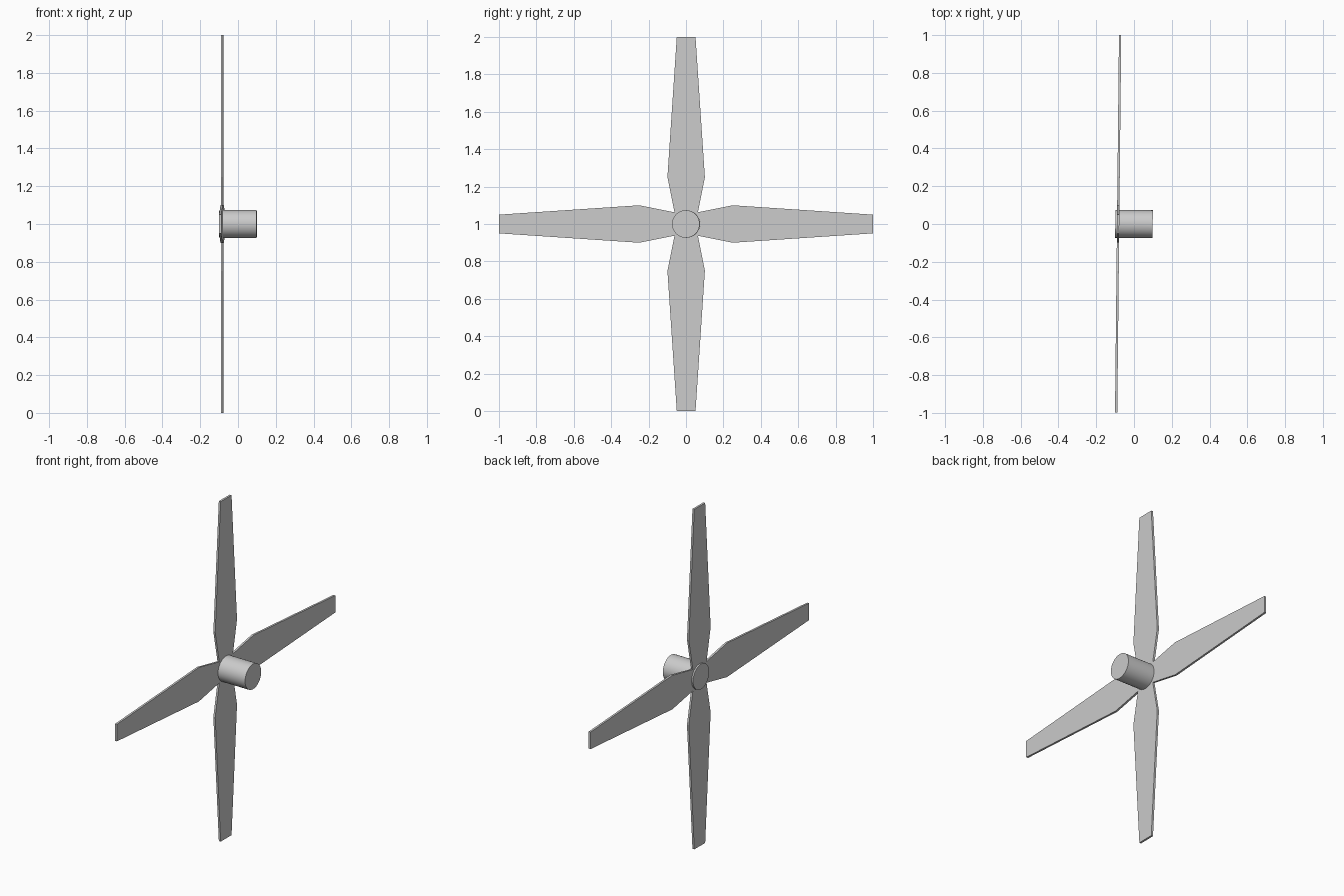
import bpy, bmesh
from math import pi, radians
from mathutils import Matrix

if "Cube" in bpy.data.objects:
    bpy.data.objects.remove(bpy.data.objects["Cube"])

CENTRE_Z = 1.0
YAW = Matrix.Rotation(radians(-0.6), 4, 'Z')   # the whole rotor is turned very slightly
LIFT = Matrix.Translation((0, 0, CENTRE_Z))


def add_object(name, bm):
    bmesh.ops.recalc_face_normals(bm, faces=bm.faces[:])
    me = bpy.data.meshes.new(name)
    bm.to_mesh(me)
    bm.free()
    ob = bpy.data.objects.new(name, me)
    bpy.context.collection.objects.link(ob)
    return ob


# Blade: flat tapered plate pointing along +z, root mitred so four meet at the centre
def blade(name, angle, x=-0.084, thick=0.012):
    half = [(0.0625, 0.0625), (0.1, 0.25), (0.05, 1.0)]
    outline = [(0, 0)] + half + [(-y, z) for y, z in reversed(half)]
    bm = bmesh.new()
    face = bm.faces.new([bm.verts.new((x - thick / 2, y, z)) for y, z in outline])
    ext = bmesh.ops.extrude_face_region(bm, geom=[face])
    verts = [g for g in ext["geom"] if isinstance(g, bmesh.types.BMVert)]
    bmesh.ops.translate(bm, verts=verts, vec=(thick, 0, 0))
    bm.transform(LIFT @ YAW @ Matrix.Rotation(angle, 4, 'X'))
    return add_object(name, bm)


for i, side in enumerate(("top", "left", "bottom", "right")):
    blade("blade_" + side, i * pi / 2)

# Hub: cylinder along x
bm = bmesh.new()
bmesh.ops.create_cone(bm, cap_ends=True, segments=32, radius1=0.074, radius2=0.074, depth=0.198)
bm.transform(LIFT @ YAW @ Matrix.Rotation(pi / 2, 4, 'Y'))
hub = add_object("hub", bm)
bpy.context.view_layer.objects.active = hub
hub.select_set(True)
bpy.ops.object.shade_smooth_by_angle(angle=radians(30))
